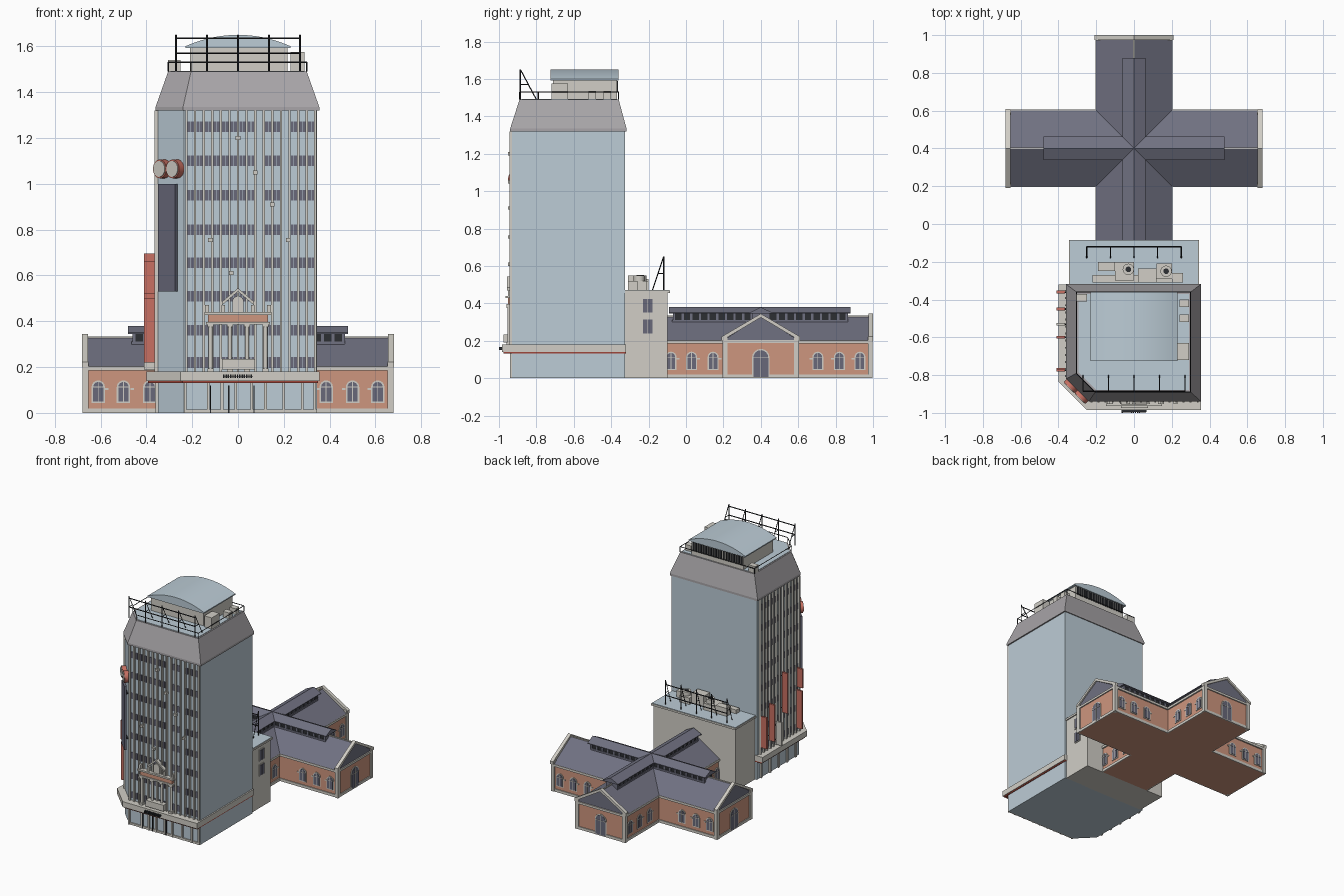
import bpy, bmesh, math
from mathutils import Vector, Matrix

if "Cube" in bpy.data.objects:
    bpy.data.objects.remove(bpy.data.objects["Cube"])

def srgb(r, g, b):
    lin = lambda c: ((c / 255 + 0.055) / 1.055) ** 2.4
    return (lin(r), lin(g), lin(b), 1)

COL = {"pale_blue": (188, 204, 214), "stone": (209, 206, 198), "brick": (206, 150, 126),
       "slate": (112, 113, 129), "mansard_grey": (168, 165, 168), "red": (200, 112, 98),
       "dark_metal": (44, 46, 50), "window_grey": (104, 105, 122), "dark_red": (160, 70, 58)}
MAT = {}
for k, c in COL.items():
    MAT[k] = bpy.data.materials.new(k)
    MAT[k].diffuse_color = srgb(*c)
PARTS = {}

def bm_of(name, mat):
    return PARTS.setdefault((name, mat), bmesh.new())

def frame(o, t, n):
    """Local wall frame: u along the wall, d outward, z up."""
    o, t, n = Vector((*o, 0)), Vector((*t, 0)).normalized(), Vector((*n, 0)).normalized()
    return lambda u, d, z: o + t * u + n * d + Vector((0, 0, z))

W = frame((0, 0), (1, 0), (0, 1))

def loft(name, mat, a, b):
    bm = bm_of(name, mat)
    va, vb = [bm.verts.new(p) for p in a], [bm.verts.new(p) for p in b]
    bm.faces.new(va)
    bm.faces.new(vb[::-1])
    for i in range(len(va)):
        j = (i + 1) % len(va)
        bm.faces.new((va[i], vb[i], vb[j], va[j]))

def box(name, mat, f, u0, u1, d0, d1, z0, z1):
    base = [(u0, d0), (u1, d0), (u1, d1), (u0, d1)]
    loft(name, mat, [f(*p, z0) for p in base], [f(*p, z1) for p in base])

def slab(name, mat, plan, z0, z1, top=None):
    loft(name, mat, [W(*p, z0) for p in plan], [W(*p, z1) for p in (top or plan)])

def plate(name, mat, f, prof, d0, d1):
    loft(name, mat, [f(u, d0, z) for u, z in prof], [f(u, d1, z) for u, z in prof])

def arch(u, w, z0, z1, n=8):
    r = w / 2
    return [(u - r, z0), (u + r, z0)] + [(u + r * math.cos(math.pi * i / n),
            z1 - r + r * math.sin(math.pi * i / n)) for i in range(n + 1)]

def rod(name, mat, a, b, r, seg=4):
    a, b = Vector(a), Vector(b)
    m = Matrix.Translation((a + b) / 2) @ (b - a).to_track_quat('Z', 'Y').to_matrix().to_4x4()
    bmesh.ops.create_cone(bm_of(name, mat), cap_ends=True, segments=seg, radius1=r, radius2=r,
                          depth=(b - a).length, matrix=m)

# ---- tower body, canopy and mansard ----
def plan(x0, x1, y0, y1, c):
    return [(x0, y1), (x0, y0 + c), (x0 + c, y0), (x1, y0), (x1, y1)]

slab("tower_body", "pale_blue", plan(-.35, .345, -.93, -.325, .115), 0, 1.33)
slab("canopy", "stone", plan(-.40, .355, -.985, -.32, .15), .14, .18)
slab("canopy_red_trim", "dark_red", plan(-.392, .35, -.975, -.322, .15), .131, .14)
low = plan(-.36, .355, -.94, -.318, .12)
slab("mansard_lip", "mansard_grey", low, 1.32, 1.335)
high = plan(-.305, .30, -.89, -.36, .1)
slab("mansard", "mansard_grey", low, 1.335, 1.49, high)
slab("tower_roof", "pale_blue", plan(-.295, .29, -.88, -.37, .097), 1.485, 1.493)

FRONT = frame((0, -.93), (1, 0), (0, -1))
LEFT = frame((-.35, -.57), (0, 1), (-1, 0))
CHAMFER = frame((-.2925, -.8725), (1, -1), (-1, -1))

# ---- fins and window rows ----
rows = [.22, .36, .51, .655, .80, .95, 1.10, 1.25]
for f, start, count, skip in ((FRONT, -.225, 15, (8, 11)), (LEFT, -.235, 12, (5,))):
    for i in range(count + 1):
        u = start + i * .0375
        box("facade_fins", "stone", f, u - .005, u + .005, -.002, .014, .18, 1.32)
        if i < count and i not in skip:
            for z in rows:
                for k in (.0055, .0205):
                    box("facade_windows", "window_grey", f, u + k, u + k + .0125, -.002, .003, z - .023, z + .023)
for u, z in ((.075, 1.05), (0, 1.20), (.15, .91), (-.03, .61), (.22, .755), (-.12, .755)):
    box("window_air_units", "stone", FRONT, u - .01, u + .01, 0, .022, z - .009, z + .009)

# ---- ground floor posts and doors ----
for u in (-.23, -.13, -.07, -.01, .06, .12, .2, .28, .335):
    box("shopfront_posts", "stone", FRONT, u - .006, u + .006, -.002, .012, 0, .135)
for u in (-.2, -.1, 0, .1, .2):
    box("shopfront_posts", "stone", LEFT, u - .008, u + .008, -.002, .01, 0, .135)
for u in (-.12, -.04, .07):
    box("door_frames", "dark_metal", FRONT, u - .003, u + .003, 0, .01, 0, .12)
box("shopfront_base", "stone", FRONT, -.23, .345, -.002, .008, 0, .015)
for i in range(13):
    box("canopy_grille", "dark_metal", FRONT, -.065 + i * .01, -.059 + i * .01, .05, .07, .152, .168)
box("canopy_grille", "dark_metal", FRONT, -.066, .066, .05, .064, .158, .162)

# ---- chamfer sign, round dials, side banners ----
box("corner_sign", "window_grey", CHAMFER, -.052, .052, .012, .028, .53, 1.0)
for z in (.6, .93):
    box("sign_brackets", "dark_metal", CHAMFER, -.03, .03, -.002, .014, z, z + .01)
for u in (-.04, .04):
    rod("dial_rims", "red", CHAMFER(u, -.005, 1.065), CHAMFER(u, .03, 1.065), .041, 24)
    rod("dial_faces", "stone", CHAMFER(u, 0, 1.065), CHAMFER(u, .034, 1.065), .035, 24)
for y, z0, z1, m in ((-.36, .23, .46, "red"), (-.45, .25, .52, "red"), (-.53, .19, .36, "stone"),
                     (-.60, .40, .695, "red"), (-.77, .22, .50, "red"), (-.775, .52, .66, "red")):
    box("side_banners", m, W, -.41, -.365, y - .007, y + .007, z0, z1)
    for z in (z0 + .03, z1 - .03):
        rod("banner_brackets", "dark_metal", (-.345, y, z), (-.40, y, z), .004)

# ---- classical portal relief above the canopy ----
for u in (-.12, -.035, .04, .12):
    rod("portal_columns", "stone", FRONT(u, .016, .18), FRONT(u, .016, .385), .009, 10)
    for z in (.18, .375):
        box("portal_capitals", "stone", FRONT, u - .013, u + .013, 0, .03, z, z + .014)
box("portal_lintel", "stone", FRONT, -.14, .14, 0, .03, .385, .397)
box("portal_frieze", "brick", FRONT, -.13, .13, 0, .022, .397, .428)
box("portal_cornice", "stone", FRONT, -.147, .147, 0, .034, .428, .44)
box("portal_balcony", "stone", FRONT, -.07, .075, 0, .045, .19, .235)
for u in (-.135, -.065, .065, .135):
    box("portal_urns", "stone", FRONT, u - .008, u + .008, 0, .022, .44, .47)
chevron = [(-.07, .47), (0, .53), (.07, .47), (.07, .485), (0, .545), (-.07, .485)]
plate("portal_pediment", "stone", FRONT, chevron, 0, .026)
plate("portal_crest", "stone", FRONT, arch(0, .05, .44, .51), 0, .02)

# ---- penthouse and barrel roof ----
box("penthouse", "stone", W, -.21, .215, -.71, -.37, 1.49, 1.60)
R = (.23 ** 2 + .05 ** 2) / .1
arc = [(x, 1.65 - R + math.sqrt(R * R - x * x)) for x in (.23 * (i / 10 - 1) for i in range(21))]
plate("barrel_roof", "pale_blue", W, [(-.23, 1.592)] + arc + [(.23, 1.592)], -.725, -.36)
for i in range(20):
    box("penthouse_louvres", "dark_metal", W, -.2 + i * .0205, -.188 + i * .0205, -.372, -.364, 1.53, 1.588)
for x0, x1, y0, y1, z in ((.23, .29, -.72, -.63, 1.575), (.24, .29, -.52, -.48, 1.535),
                          (.24, .29, -.44, -.40, 1.535), (-.305, -.25, -.41, -.37, 1.54)):
    box("roof_units", "stone", W, x0, x1, y0, y1, 1.49, z)

# ---- steel frames and railings on both roofs ----
def sign_frame(name, xs, y, back, z0, z1, bars):
    for x in xs:
        rod(name, "dark_metal", (x, y, z0), (x, y, z1), .004)
        rod(name, "dark_metal", (x, back, z0), (x, y, z1), .003)
        mid = (z0 + z1) / 2
        rod(name, "dark_metal", (x, (y + back) / 2, mid), (x, y, mid), .003)
    for z in bars:
        rod(name, "dark_metal", (xs[0], y, z), (xs[-1], y, z), .004)

sign_frame("tower_roof_frame", [-.27, -.135, 0, .135, .27], -.885, -.80, 1.49, 1.65, (1.57, 1.635))
sign_frame("annex_roof_frame", [-.25, -.125, 0, .125, .25], -.12, -.18, .47, .65, (.54, .62))
for i in range(5):
    a, b = high[i], high[(i + 1) % 5]
    rod("tower_railing", "dark_metal", (*a, 1.53), (*b, 1.53), .003)
    rod("tower_railing", "dark_metal", (*a, 1.49), (*a, 1.53), .003)

# ---- annex block with rooftop machinery ----
box("annex", "stone", W, -.335, .335, -.33, -.10, 0, .455)
box("annex_cornice", "stone", W, -.343, .343, -.33, -.085, .455, .468)
box("annex_roof", "pale_blue", W, -.34, .34, -.328, -.088, .468, .472)
ANNEX = frame((.335, -.205), (0, 1), (1, 0))
for z in (.24, .35):
    box("annex_window_frames", "stone", ANNEX, -.03, .03, 0, .004, z - .006, z + .08)
    for u in (-.025, .002):
        box("annex_windows", "window_grey", ANNEX, u, u + .023, 0, .007, z, z + .074)
for x0, x1, y0, y1, z in ((-.19, -.1, -.25, -.2, .53), (-.22, .2, -.31, -.27, .50), (.02, .12, -.31, -.235, .55),
                          (.2, .26, -.31, -.26, .52), (-.1, 0, -.30, -.2, .52), (.12, .2, -.29, -.21, .52)):
    box("annex_roof_units", "stone", W, x0, x1, y0, y1, .47, z)
for x, y in ((-.03, -.24), (.17, -.25)):
    rod("annex_fans", "stone", (x, y, .5), (x, y, .55), .03, 16)
    rod("fan_grilles", "dark_metal", (x, y, .55), (x, y, .553), .015, 12)

# ---- cross-shaped brick hall ----
h, S, N, E = .195, -.1, .99, .67
quad = [(-h, S), (h, S), (h, .4 - h), (E, .4 - h), (E, .4 + h), (h, .4 + h), (h, N), (-h, N),
        (-h, .4 + h), (-E, .4 + h), (-E, .4 - h), (-h, .4 - h)]
slab("hall_walls", "brick", quad, 0, .2)
ALONG_X, ALONG_Y = frame((0, .4), (0, 1), (1, 0)), frame((0, .4), (1, 0), (0, 1))
for f, a, b, la, lb in ((ALONG_X, -E, E, -.48, .48), (ALONG_Y, -.5, .59, -.49, .48)):
    plate("hall_roof", "slate", f, [(-.205, .2), (.205, .2), (0, .33)], a, b)
    box("ridge_cap", "stone", f, -.004, .004, a, b, .325, .334)
    box("lantern_walls", "dark_metal", f, -.042, .042, la + .02, lb - .02, .29, .35)
    plate("lantern_roof", "slate", f, [(-.062, .345), (.062, .345), (.062, .35), (0, .38), (-.062, .35)], la, lb)
    k = int((lb - la - .04) / .045)
    for i in range(k + 1):
        d = la + .02 + i * (lb - la - .046) / k
        box("lantern_posts", "slate", f, -.047, .047, d, d + .012, .29, .347)
    box("lantern_sill", "slate", f, -.048, .048, la + .015, lb - .015, .28, .312)

def arched_window(f, u, w, z0, z1):
    plate("window_surrounds", "stone", f, arch(u, w + .014, z0 - .006, z1 + .007), -.002, .004)
    plate("hall_windows", "window_grey", f, arch(u, w, z0, z1), -.002, .006)
    box("window_mullions", "stone", f, u - .002, u + .002, 0, .008, z0, z1)
    box("window_mullions", "stone", f, u - w / 2, u + w / 2, 0, .008, z1 - w / 2 - .002, z1 - w / 2 + .002)

C = Vector((0, .4))
for n, L, gable in (((1, 0), E, 1), ((-1, 0), E, 1), ((0, 1), .59, 1), ((0, -1), .5, 0)):
    n = Vector(n)
    p = Vector((-n.y, n.x))
    for s in (p, -p):  # long side walls
        f = frame(C + s * h, n, s)
        shift = L if gable else L + .04
        for off in (.285, .17, .06):
            arched_window(f, shift - off, .045, .05, .135)
            box("impost_blocks", "stone", f, shift - off - .045, shift - off - .03, -.002, .004, .1, .108)
        box("plinth", "stone", f, h, L, -.002, .006, 0, .02)
        box("eaves_band", "stone", f, h, L, -.002, .01, .185, .202)
        if gable:
            box("corner_pilasters", "stone", f, L - .018, L + .008, -.018, .01, 0, .225)
    if gable:  # gable ends
        f = frame(C + n * L, p, n)
        slope = [(-.21, .2), (0, .325), (.21, .2), (.21, .222), (0, .345), (-.21, .222)]
        plate("gable_coping", "stone", f, slope, -.015, .01)
        box("gable_band", "stone", f, -.2, .2, -.002, .008, .187, .203)
        box("plinth", "stone", f, -.2, .2, -.002, .006, 0, .02)
        arched_window(f, 0, .08, .006, .15)

# ---- turn every part into an object ----
for (name, mat), bm in PARTS.items():
    bmesh.ops.recalc_face_normals(bm, faces=bm.faces)
    me = bpy.data.meshes.new(name)
    bm.to_mesh(me)
    bm.free()
    me.materials.append(MAT[mat])
    ob = bpy.data.objects.new(name, me)
    bpy.context.collection.objects.link(ob)
    if name in ("barrel_roof", "portal_columns", "dial_rims", "dial_faces", "annex_fans"):
        bpy.context.view_layer.objects.active = ob
        ob.select_set(True)
        bpy.ops.object.shade_smooth_by_angle(angle=math.radians(40))
        ob.select_set(False)

for m in bpy.data.materials:
    if m.users and not m.is_grease_pencil:
        m.use_nodes = True
        m.node_tree.nodes["Principled BSDF"].inputs["Base Color"].default_value = m.diffuse_color
